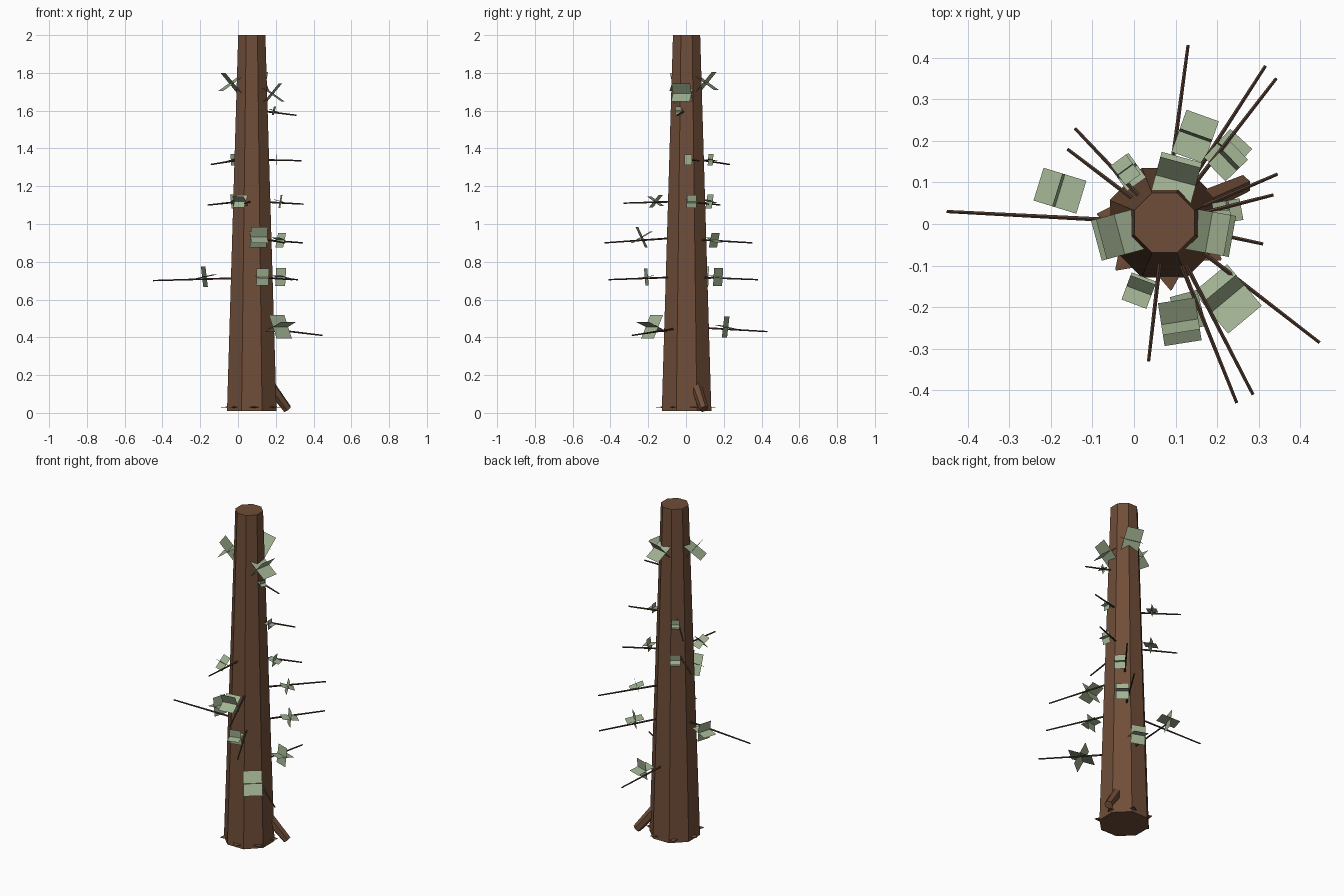
import bpy, bmesh, math
from mathutils import Vector, Matrix

if "Cube" in bpy.data.objects:
    bpy.data.objects.remove(bpy.data.objects["Cube"])

CX, CY = 0.073, 0.003
BARK = (0.16, 0.075, 0.04, 1)


def material(name, col):
    m = bpy.data.materials.new(name)
    m.diffuse_color = col
    m.use_nodes = True
    m.node_tree.nodes["Principled BSDF"].inputs["Base Color"].default_value = m.diffuse_color
    return m


bark = material("bark", BARK)
twig = material("twig", (0.085, 0.045, 0.03, 1))
leaf = material("leaf", (0.36, 0.45, 0.29, 1))


def finish(bm, name, mat):
    me = bpy.data.meshes.new(name)
    bm.to_mesh(me)
    bm.free()
    me.materials.append(mat)
    ob = bpy.data.objects.new(name, me)
    bpy.context.collection.objects.link(ob)
    return ob


def rod(name, a, b, r1, r2, sides, mat, spin=0.0):
    """Tapered prism from a to b."""
    a, b = Vector(a), Vector(b)
    d = b - a
    rot = d.to_track_quat('Z', 'Y').to_matrix().to_4x4()
    bm = bmesh.new()
    bmesh.ops.create_cone(bm, cap_ends=True, segments=sides, radius1=r1, radius2=r2,
                          depth=d.length,
                          matrix=Matrix.Translation((a + b) / 2) @ rot @ Matrix.Rotation(spin, 4, 'Z'))
    return finish(bm, name, mat)


def leaf_cluster(name, pos, length, width, yaw, tilt):
    """Two quads crossing along a shared sideways axis."""
    bm = bmesh.new()
    base = Matrix.Translation(pos) @ Matrix.Rotation(yaw, 4, 'Z')
    for turn in (tilt, tilt + math.radians(85)):
        m = base @ Matrix.Rotation(turn, 4, 'Y')
        vs = [bm.verts.new(m @ Vector((sx * length / 2, sy * width / 2, 0)))
              for sx, sy in ((-1, -1), (1, -1), (1, 1), (-1, 1))]
        bm.faces.new(vs)
    return finish(bm, name, leaf)


# trunk
rod("trunk", (CX, CY, 0.01), (CX, CY, 2.0), 0.142, 0.078, 8, bark, math.radians(22.5))

# visible root and small root tips poking out round the base
rod("root", (0.15, 0.045, 0.17), (0.262, 0.095, 0.02), 0.032, 0.024, 6, bark)
for i in range(7):
    a = math.radians(70 + i * 51.4)
    d = Vector((math.cos(a), math.sin(a), 0))
    c = Vector((CX, CY, 0.03))
    tip = rod(f"root_tip_{i}", c + d * 0.09, c + d * 0.163, 0.06, 0.002, 6, bark)
    for v in tip.data.vertices:
        v.co.z = 0.03 + (v.co.z - 0.03) * 0.12

# branches: tip position, z at trunk, leaf position, leaf size, tilt in degrees
BRANCHES = [
    ((0.13, 0.43, 0.43), 0.455, (0.147, 0.21, 0.455), 0.11, 12),
    ((0.316, 0.38, 0.705), 0.72, (0.226, 0.17, 0.72), 0.095, 10),
    ((0.342, 0.35, 0.90), 0.92, (0.226, 0.15, 0.915), 0.08, 20),
    ((0.345, 0.12, 1.105), 1.12, (0.225, 0.03, 1.12), 0.07, 15),
    ((0.335, 0.07, 1.335), 1.34, (0.205, 0.012, 1.34), 0.055, 5),
    ((0.31, -0.048, 1.575), 1.605, (0.19, -0.04, 1.60), 0.045, 20),
    ((0.446, -0.285, 0.41), 0.455, (0.225, -0.18, 0.455), 0.14, -22),
    ((0.286, -0.41, 0.705), 0.72, (0.13, -0.21, 0.72), 0.09, 10),
    ((0.247, -0.43, 0.90), 0.93, (0.11, -0.235, 0.93), 0.12, 30),
    ((0.035, -0.33, 1.11), 1.12, (0.012, -0.16, 1.12), 0.085, -35),
    ((-0.16, 0.18, 1.1), 1.125, (-0.015, 0.125, 1.12), 0.075, 15),
    ((-0.142, 0.23, 1.315), 1.35, (-0.02, 0.13, 1.34), 0.06, 10),
    ((-0.45, 0.03, 0.70), 0.715, (-0.178, 0.08, 0.72), 0.11, 12),
]
for i, (tip, z0, lp, size, tilt) in enumerate(BRANCHES):
    yaw = math.atan2(lp[1] - CY, lp[0] - CX)
    rod(f"branch_{i}", (CX, CY, z0), tip, 0.006, 0.004, 5, twig)
    leaf_cluster(f"leaf_{i}", lp, size, size * 0.75, yaw, math.radians(tilt))

# steep leaf clusters near the top
for i, (p, yaw) in enumerate([((-0.035, -0.025, 1.745), 195),
                              ((0.10, 0.105, 1.75), 75),
                              ((0.18, -0.02, 1.69), -10)]):
    leaf_cluster(f"top_leaf_{i}", p, 0.14, 0.10, math.radians(yaw), math.radians(-50))
